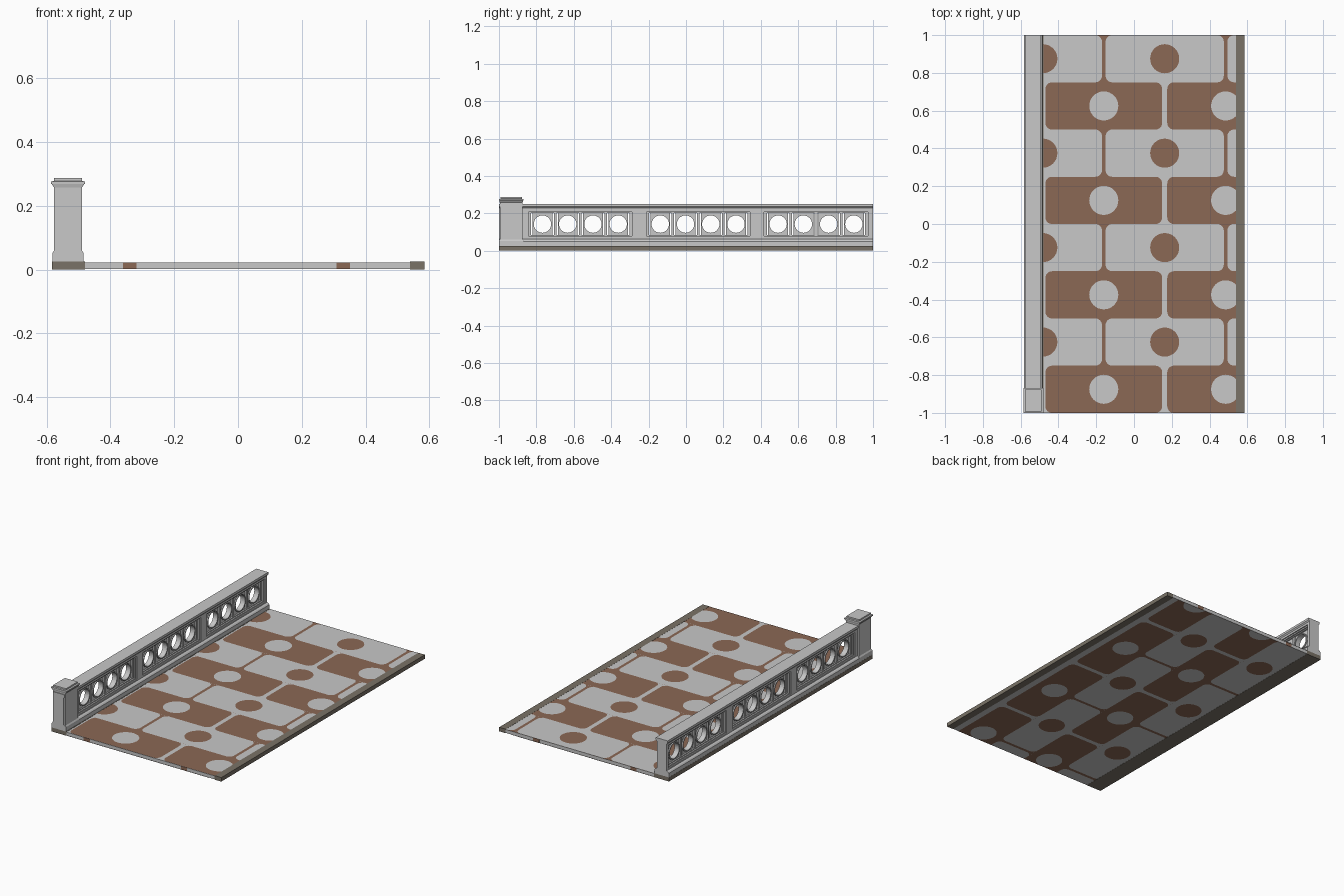
import bpy, bmesh, math
from mathutils import Vector

if "Cube" in bpy.data.objects:
    bpy.data.objects.remove(bpy.data.objects["Cube"])

def material(name, rgb):
    m = bpy.data.materials.new(name)
    m.diffuse_color = (*rgb, 1)
    m.use_nodes = True
    m.node_tree.nodes["Principled BSDF"].inputs["Base Color"].default_value = m.diffuse_color
    return m

GRAY = material("pale_stone", (0.58, 0.58, 0.58))
BROWN = material("brown_tile", (0.26, 0.138, 0.091))
DARK = material("dark_curb", (0.195, 0.171, 0.136))

def finish(name, bm, mat, fix=True):
    if fix:
        bmesh.ops.recalc_face_normals(bm, faces=bm.faces)
    me = bpy.data.meshes.new(name)
    bm.to_mesh(me)
    bm.free()
    me.materials.append(mat)
    ob = bpy.data.objects.new(name, me)
    bpy.context.collection.objects.link(ob)
    return ob

def add_box(bm, x0, x1, y0, y1, z0, z1):
    vs = bmesh.ops.create_cube(bm, size=1)["verts"]
    for v in vs:
        v.co = Vector(((x0 + x1) / 2 + v.co.x * (x1 - x0),
                       (y0 + y1) / 2 + v.co.y * (y1 - y0),
                       (z0 + z1) / 2 + v.co.z * (z1 - z0)))

def box(name, mat, *dims):
    bm = bmesh.new()
    add_box(bm, *dims)
    return finish(name, bm, mat)

def add_loft(bm, loops):
    """Skin a list of equal-length point loops and cap both ends."""
    rows = [[bm.verts.new(p) for p in lp] for lp in loops]
    n = len(rows[0])
    for a, b in zip(rows, rows[1:]):
        for i in range(n):
            bm.faces.new((a[i], a[(i + 1) % n], b[(i + 1) % n], b[i]))
    bm.faces.new(rows[0])
    bm.faces.new(rows[-1])

def add_ring(bm, inner, outer, y, z, half):
    """Solid plate across x with a hole; inner and outer are matching (y, z) loops."""
    n = len(inner)
    loops = [[bm.verts.new((CX + s * half, y + p[0], z + p[1])) for p in lp]
             for lp, s in ((inner, -1), (outer, -1), (outer, 1), (inner, 1))]
    for k in range(4):
        a, b = loops[k], loops[(k + 1) % 4]
        for i in range(n):
            bm.faces.new((a[i], a[(i + 1) % n], b[(i + 1) % n], b[i]))

# ---------------------------------------------------------------- floor
X0, X1, H = -0.48, 0.54, 0.025
box("floor_slab", GRAY, X0, X1, -1, 1, 0.002, H - 0.002)
box("left_curb", DARK, -0.583, X0, -1, 1, 0, H)
box("right_curb", DARK, X1, 0.585, -1, 1, 0, H)

def rounded(hu, hv, r):
    pts = []
    for k, (su, sv) in enumerate(((1, 1), (-1, 1), (-1, -1), (1, -1))):
        for j in range(7):
            a = math.pi / 2 * (k + j / 6)
            pts.append((su * (hu - r) + r * math.cos(a), sv * (hv - r) + r * math.sin(a)))
    return pts

def circle(r, n=32):
    return [(r * math.cos(2 * math.pi * i / n), r * math.sin(2 * math.pi * i / n)) for i in range(n)]

P = 0.645   # tile spacing along a row
def tile_pattern(side, u0, rows, ulim, vlim, place):
    """Alternating rows of brown and pale rounded tiles with contrasting discs."""
    sheets = {"brown": bmesh.new(), "pale": bmesh.new()}
    def sheet(kind, pts, u, v, layer):
        q = []
        for a, b in pts:
            c = (min(max(u + a, ulim[0]), ulim[1]), min(max(v + b, vlim[0]), vlim[1]))
            if not q or math.dist(c, q[-1]) > 1e-5:
                q.append(c)
        area = sum(a[0] * b[1] - b[0] * a[1] for a, b in zip(q, q[1:] + q[:1]))
        if len(q) > 2 and area > 1e-5:
            bm = sheets[kind]
            f = bm.faces.new([bm.verts.new(place(a, b, layer * 0.0006)) for a, b in q])
            f.normal_update()
            if f.normal.z * (1 if side == "top" else -1) < 0:
                f.normal_flip()
    band = [(-3, -0.125), (3, -0.125), (3, 0.125), (-3, 0.125)]
    for v, brown in rows:
        tile, ground = ("brown", "pale") if brown else ("pale", "brown")
        sheet(ground, band, 0, v, 1)
        for k in range(-4, 5):
            u = u0 + P * k + (0 if brown else P / 2)
            sheet(tile, rounded(0.309 if brown else 0.313, 0.125, 0.035), u, v, 2)
            sheet(ground, circle(0.077), u, v, 3)
    finish(side + "_brown_tiles", sheets["brown"], BROWN, False)
    finish(side + "_pale_tiles", sheets["pale"], GRAY, False)

tile_pattern("top", -0.16, [(-0.875 + 0.25 * i, i % 2 == 0) for i in range(8)],
             (X0, X1), (-1, 1), lambda u, v, d: (u, v, H - 0.002 + d))
tile_pattern("underside", 0.37, [(-0.375 + 0.25 * i, i % 2 == 1) for i in range(4)],
             (-1, 1), (X0, X1), lambda u, v, d: (v, u, 0.002 - d))

# brown tile ends showing on the slab edges
bm = bmesh.new()
for x in (-0.34, 0.33):
    for y in (-1, 1):
        add_box(bm, x - 0.021, x + 0.021, y - 0.0006, y + 0.0006, 0.002, H - 0.002)
finish("edge_tiles", bm, BROWN)

# ---------------------------------------------------------------- balustrade
CX, CZ = -0.533, 0.1425
def rail(name, profile):
    half = [(CX + w, z) for w, z in profile] + [(CX - w, z) for w, z in reversed(profile)]
    bm = bmesh.new()
    add_loft(bm, [[(x, y, z) for x, z in half] for y in (-1, 1)])
    finish(name, bm, GRAY)

rail("bottom_rail", [(0.049, 0.025), (0.049, 0.05), (0.043, 0.057), (0.034, 0.062), (0.034, 0.07)])
rail("top_rail", [(0.034, 0.215), (0.034, 0.228), (0.041, 0.236), (0.041, 0.25)])

bm = bmesh.new()
for y0, y1 in ((-1, -0.85), (-0.28, -0.22), (0.35, 0.41), (0.98, 1)):
    add_box(bm, CX - 0.034, CX + 0.034, y0, y1, 0.07, 0.215)
finish("panel_dividers", bm, GRAY)

def rect(hy, hz):
    return [(-hy, -hz), (hy, -hz), (hy, hz), (-hy, hz)]

def square_loop(hy, hz):
    return [(c / max(abs(c), abs(s)) * hy, s / max(abs(c), abs(s)) * hz) for c, s in circle(1)]

frames, plates, rings, bars = (bmesh.new() for _ in range(4))
for py in (-0.565, 0.065, 0.695):
    add_ring(frames, rect(0.277, 0.0645), rect(0.285, 0.0725), py, CZ, 0.027)
    add_ring(frames, rect(0.271, 0.059), rect(0.277, 0.0645), py, CZ, 0.018)
    for k in range(4):
        y = py + (k - 1.5) * 0.135
        add_ring(plates, circle(0.047), square_loop(0.053, 0.062), y, CZ, 0.009)
        add_ring(rings, circle(0.0465), circle(0.053), y, CZ, 0.016)
    for k in range(5):
        y = py + (k - 2) * 0.135
        add_box(bars, CX - 0.014, CX + 0.014, y - 0.007, y + 0.007, 0.082, 0.203)
finish("panel_frames", frames, GRAY)
finish("pierced_plates", plates, GRAY)
rings = finish("round_mouldings", rings, GRAY)
finish("panel_bars", bars, GRAY)

# ---------------------------------------------------------------- end post
PY = -0.9345
bm = bmesh.new()
steps = [(0.049, 0.065, 0.025), (0.049, 0.065, 0.052), (0.044, 0.061, 0.06), (0.044, 0.061, 0.258),
         (0.051, 0.0635, 0.268), (0.053, 0.0655, 0.268), (0.053, 0.0655, 0.276),
         (0.044, 0.057, 0.278), (0.044, 0.057, 0.287)]
add_loft(bm, [[(CX + a * sx, PY + b * sy, z) for sx, sy in ((-1, -1), (1, -1), (1, 1), (-1, 1))]
              for a, b, z in steps])
finish("end_post", bm, GRAY)
